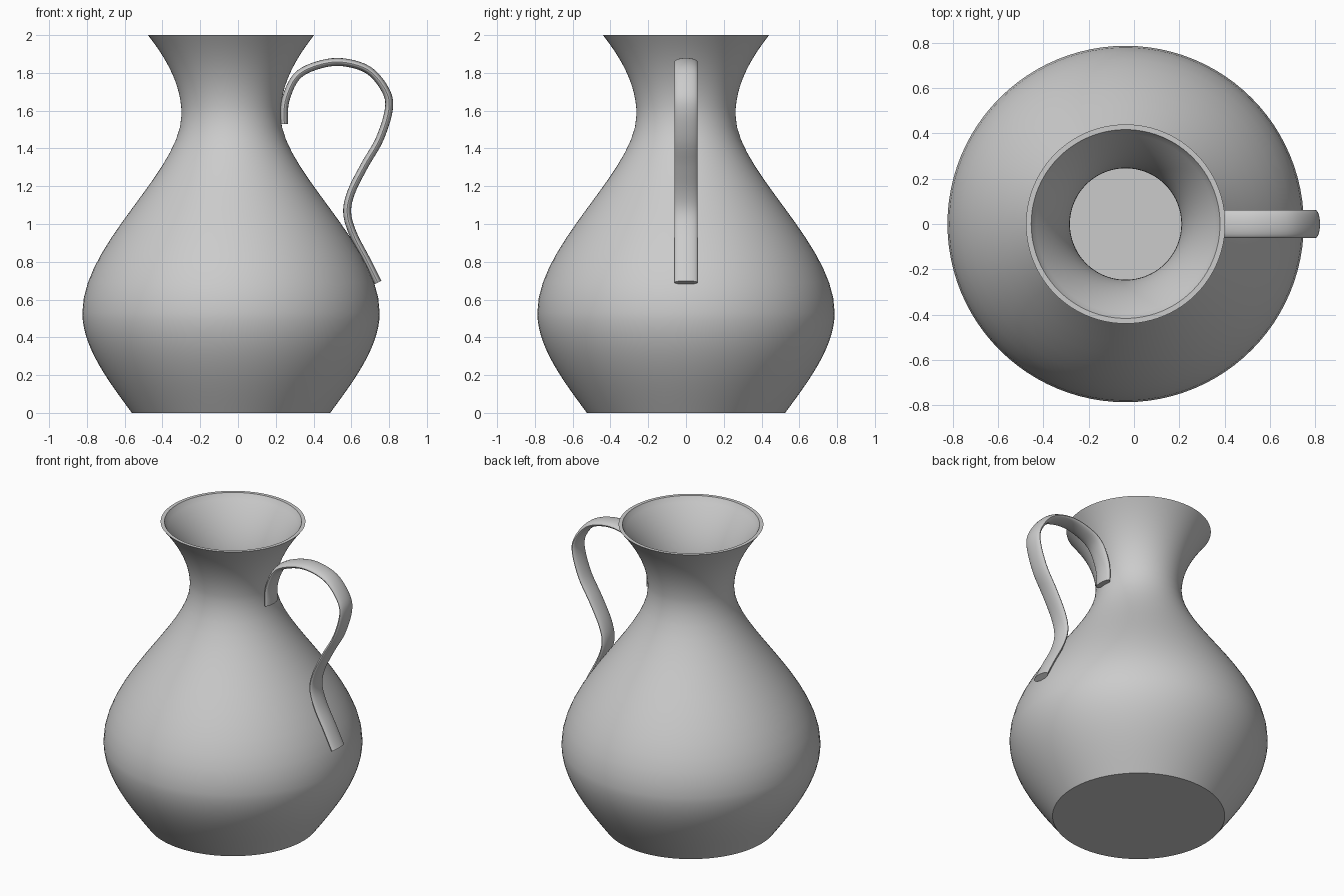
import bpy, bmesh, math
from mathutils import Vector
from mathutils.geometry import interpolate_bezier

cube = bpy.data.objects.get("Cube")
if cube:
    bpy.data.objects.remove(cube, do_unlink=True)

AXIS_X = -0.037
WALL = 0.016

clay = bpy.data.materials.new("grey clay")
clay.use_nodes = True
colour = (0.6, 0.6, 0.6, 1)
clay.diffuse_color = colour
clay.node_tree.nodes["Principled BSDF"].inputs["Base Color"].default_value = colour


def finish(bm, name, x=0.0):
    """Turn a bmesh into a smooth shaded object."""
    bmesh.ops.recalc_face_normals(bm, faces=bm.faces)
    mesh = bpy.data.meshes.new(name)
    bm.to_mesh(mesh)
    bm.free()
    obj = bpy.data.objects.new(name, mesh)
    bpy.context.collection.objects.link(obj)
    obj.location.x = x
    mesh.materials.append(clay)
    bpy.ops.object.select_all(action='DESELECT')
    obj.select_set(True)
    bpy.context.view_layer.objects.active = obj
    bpy.ops.object.shade_smooth_by_angle(angle=math.radians(35))
    return obj


def chain(segments, steps):
    """Sample joined Bezier segments into one list of (a, 0, z) points."""
    points = []
    for seg in segments:
        knots = [Vector((a, 0, z)) for a, z in seg]
        part = interpolate_bezier(*knots, steps)
        points += part[1:] if points else part
    return points


def normals(points):
    """In-plane normals along a path."""
    last = len(points) - 1
    result = []
    for i in range(last + 1):
        t = (points[min(i + 1, last)] - points[max(i - 1, 0)]).normalized()
        result.append(Vector((t.z, 0, -t.x)))
    return result


# Jug body: foot to belly, belly to neck, neck to lip, then back down inside
outer = chain([
    ((0.525, 0), (0.65, 0.17), (0.787, 0.35), (0.787, 0.53)),
    ((0.787, 0.53), (0.787, 0.9), (0.262, 1.28), (0.262, 1.58)),
    ((0.262, 1.58), (0.262, 1.76), (0.37, 1.91), (0.44, 2)),
], 15)
inner = [p - n * WALL for p, n in zip(outer, normals(outer))]
inner[-1] = outer[-1] - Vector((0.023, 0, 0))
inner[0].z = WALL
profile = [Vector((0, 0, 0))] + outer + inner[::-1] + [Vector((0, 0, WALL))]

bm = bmesh.new()
verts = [bm.verts.new(p) for p in profile]
edges = [bm.edges.new(pair) for pair in zip(verts, verts[1:])]
bmesh.ops.spin(bm, geom=verts + edges, cent=(0, 0, 0), axis=(0, 0, 1),
               angle=math.tau, steps=96, use_merge=True)
bmesh.ops.remove_doubles(bm, verts=bm.verts, dist=0.0001)
finish(bm, "jug_body", AXIS_X)

# Handle: flat oval section swept along an S-shaped path
knots = [Vector(k) for k in (
    (0.245, 1.53), (0.25, 1.65), (0.31, 1.78), (0.42, 1.84), (0.55, 1.857),
    (0.69, 1.815), (0.78, 1.71), (0.799, 1.61), (0.75, 1.45), (0.67, 1.31),
    (0.60, 1.17), (0.578, 1.06), (0.61, 0.945), (0.68, 0.81), (0.74, 0.69))]
tangents = [(knots[min(i + 1, len(knots) - 1)] - knots[max(i - 1, 0)]) / 6
            for i in range(len(knots))]
path = chain([(a, a + ta, b - tb, b) for a, b, ta, tb in
              zip(knots, knots[1:], tangents, tangents[1:])], 6)

SIDES = 24
bm = bmesh.new()
rings = []
for p, n in zip(path, normals(path)):
    ring = []
    for k in range(SIDES):
        angle = math.tau * k / SIDES
        side = Vector((0, 0.062 * math.cos(angle), 0))
        ring.append(bm.verts.new(p + side + n * 0.021 * math.sin(angle)))
    rings.append(ring)
for a, b in zip(rings, rings[1:]):
    for k in range(SIDES):
        j = (k + 1) % SIDES
        bm.faces.new((a[k], a[j], b[j], b[k]))
bm.faces.new(rings[0])
bm.faces.new(rings[-1][::-1])
finish(bm, "handle")
